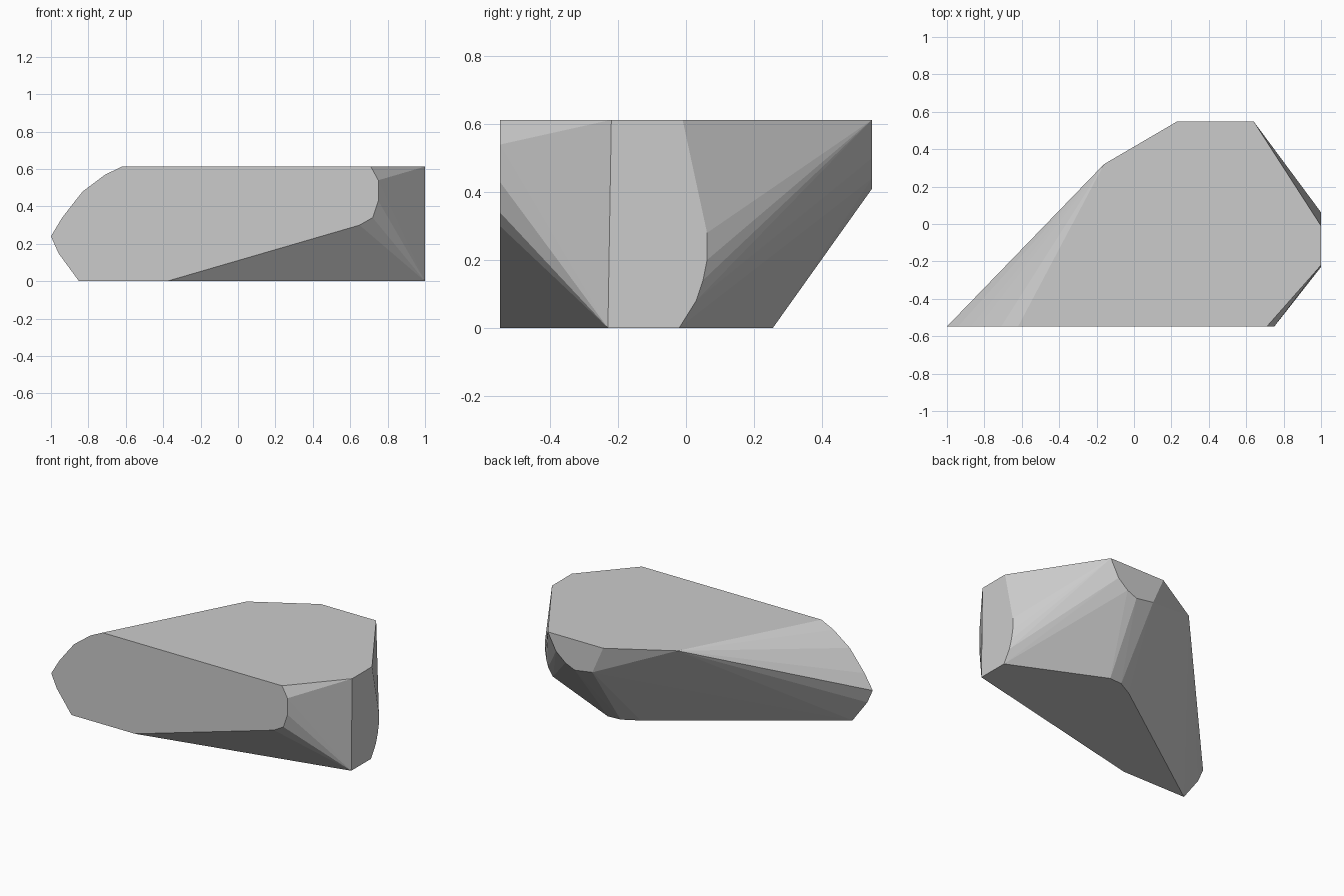
import bpy, bmesh, math

default = bpy.data.objects.get("Cube")
if default:
    bpy.data.objects.remove(default, do_unlink=True)

HALF_DEPTH, HALF_WIDTH, HEIGHT = 0.548, 1.0, 0.613

# Outlines of the flat sides of the stone
front_outline = [(-1, .24), (-.96, .15), (-.85, 0), (-.38, 0), (.65, .30),
                 (.72, .34), (.75, .43), (.75, .54), (.71, HEIGHT),
                 (-.62, HEIGHT), (-.71, .57), (-.83, .48), (-.87, .43), (-.94, .34)]
side_outline = [(-.22, HEIGHT), (-.23, 0), (-.02, 0), (.03, .08), (.05, .14),
                (.062, .2), (.062, .28), (-.01, HEIGHT)]
back_outline = [(.64, HEIGHT), (.23, HEIGHT), (.31, .43), (.44, .41),
                (.51, .44), (.58, .50)]
bottom_corners = [(.40, .256), (.31, .25), (.20, .19)]
top_corner = (-.16, .32, HEIGHT)

# Place each outline on its plane
points = [(x, -HALF_DEPTH, z) for x, z in front_outline]
points += [(HALF_WIDTH, y, z) for y, z in side_outline]
points += [(x, HALF_DEPTH, z) for x, z in back_outline]
points += [(x, y, 0) for x, y in bottom_corners]
points.append(top_corner)

# Wrap the outlines into one solid and merge the flat faces
bm = bmesh.new()
for p in points:
    bm.verts.new(p)
hull = bmesh.ops.convex_hull(bm, input=bm.verts[:])
loose = [v for v in bm.verts if not v.link_faces]
bmesh.ops.delete(bm, geom=loose, context='VERTS')
bmesh.ops.dissolve_limit(bm, angle_limit=math.radians(0.5),
                         verts=bm.verts[:], edges=bm.edges[:])
bmesh.ops.recalc_face_normals(bm, faces=bm.faces[:])
mesh = bpy.data.meshes.new("rock")
bm.to_mesh(mesh)
bm.free()

# Plain grey stone
stone = bpy.data.materials.new("grey stone")
stone.use_nodes = True
color = (0.6, 0.6, 0.6, 1)
stone.diffuse_color = color
stone.node_tree.nodes["Principled BSDF"].inputs["Base Color"].default_value = color
mesh.materials.append(stone)

rock = bpy.data.objects.new("rock", mesh)
bpy.context.collection.objects.link(rock)
